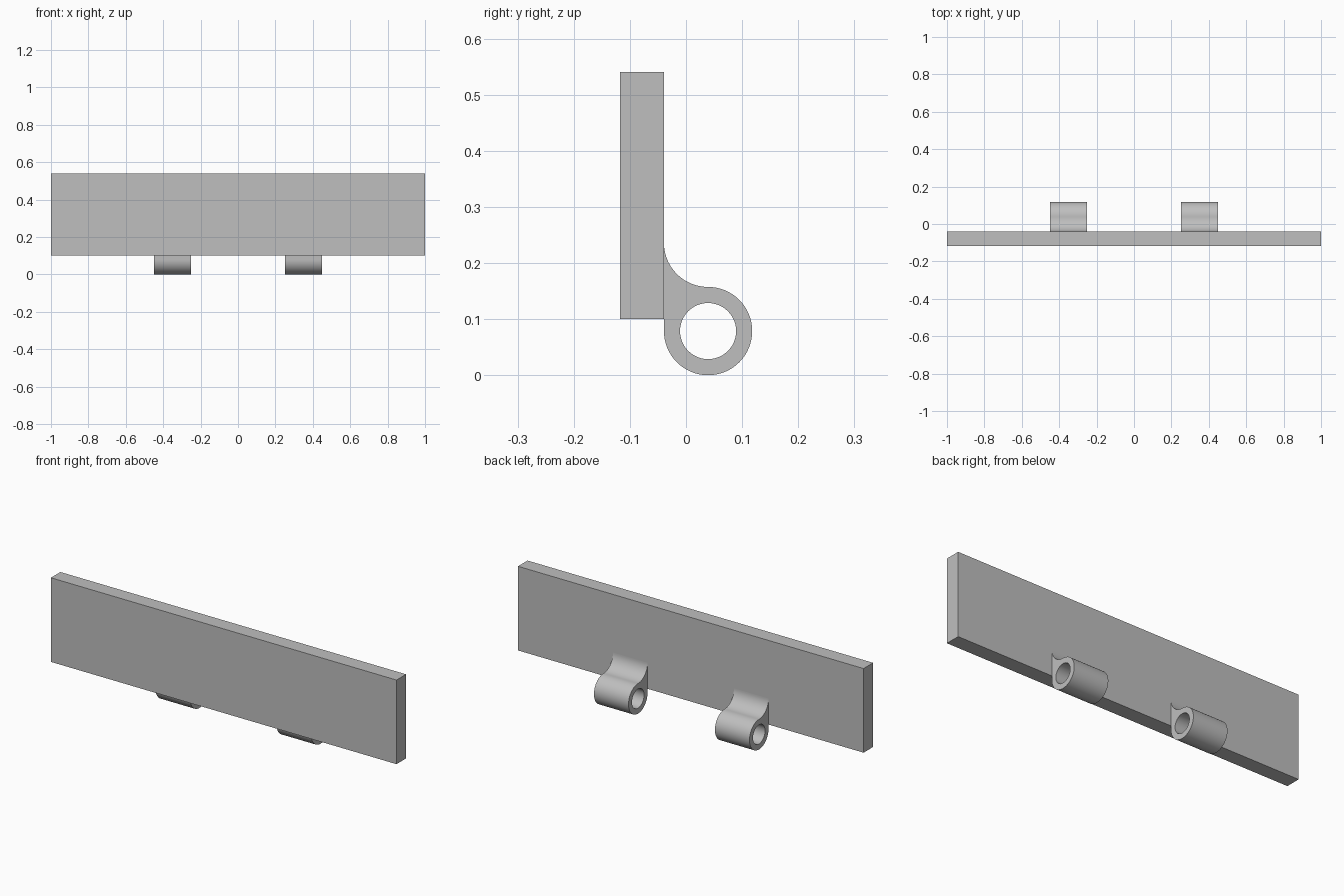
import bpy, bmesh, math
from mathutils import Vector

cube = bpy.data.objects.get("Cube")
if cube:
    bpy.data.objects.remove(cube, do_unlink=True)

# One plain grey for everything
grey = bpy.data.materials.new("light_grey")
grey.use_nodes = True
grey.diffuse_color = (0.52, 0.52, 0.52, 1)
grey.node_tree.nodes["Principled BSDF"].inputs["Base Color"].default_value = grey.diffuse_color

HALF_DEPTH = 0.118
RADIUS = HALF_DEPTH * 2 / 3      # knuckle outside and fillet
HOLE = 0.05
PIN_Y, PIN_Z = HALF_DEPTH - RADIUS, RADIUS
PLATE_BACK = PIN_Y - RADIUS


def add_object(name, bm):
    bmesh.ops.recalc_face_normals(bm, faces=bm.faces)
    mesh = bpy.data.meshes.new(name)
    bm.to_mesh(mesh)
    bm.free()
    mesh.materials.append(grey)
    obj = bpy.data.objects.new(name, mesh)
    bpy.context.collection.objects.link(obj)
    return obj


def arc(y, z, radius, start, end, steps):
    angles = [math.radians(start + (end - start) * i / steps) for i in range(steps + 1)]
    return [(y + radius * math.cos(a), z + radius * math.sin(a)) for a in angles]


def add_plate():
    bm = bmesh.new()
    bmesh.ops.create_cube(bm, size=1)
    low, high = Vector((-1, -HALF_DEPTH, 0.1)), Vector((1, PLATE_BACK, 0.54))
    bmesh.ops.scale(bm, vec=high - low, verts=bm.verts)
    bmesh.ops.translate(bm, vec=(low + high) / 2, verts=bm.verts)
    return add_object("plate", bm)


def add_knuckle(name, x_start, width):
    # Outer outline: round barrel, then the concave fillet up the plate
    outer = arc(PIN_Y, PIN_Z, RADIUS, -180, 90, 48)
    outer += arc(PIN_Y, PIN_Z + 2 * RADIUS, RADIUS, 270, 180, 20)[1:]
    inner = arc(PIN_Y, PIN_Z, HOLE, 0, 360, 48)[:-1]
    bm = bmesh.new()
    edges = []
    for loop in (outer, inner):
        verts = [bm.verts.new((x_start, y, z)) for y, z in loop]
        edges += [bm.edges.new((verts[i - 1], verts[i])) for i in range(len(verts))]
    bmesh.ops.triangle_fill(bm, use_beauty=True, use_dissolve=False, edges=edges)
    # Extrude the pierced profile along the hinge axis
    result = bmesh.ops.extrude_face_region(bm, geom=bm.faces[:], use_keep_orig=True)
    moved = [g for g in result["geom"] if isinstance(g, bmesh.types.BMVert)]
    bmesh.ops.translate(bm, vec=(width, 0, 0), verts=moved)
    obj = add_object(name, bm)
    bpy.ops.object.select_all(action='DESELECT')
    obj.select_set(True)
    bpy.context.view_layer.objects.active = obj
    bpy.ops.object.shade_smooth_by_angle(angle=math.radians(30))
    return obj


add_plate()
add_knuckle("left_hinge_knuckle", 0.25, 0.2)
add_knuckle("right_hinge_knuckle", -0.45, 0.2)
